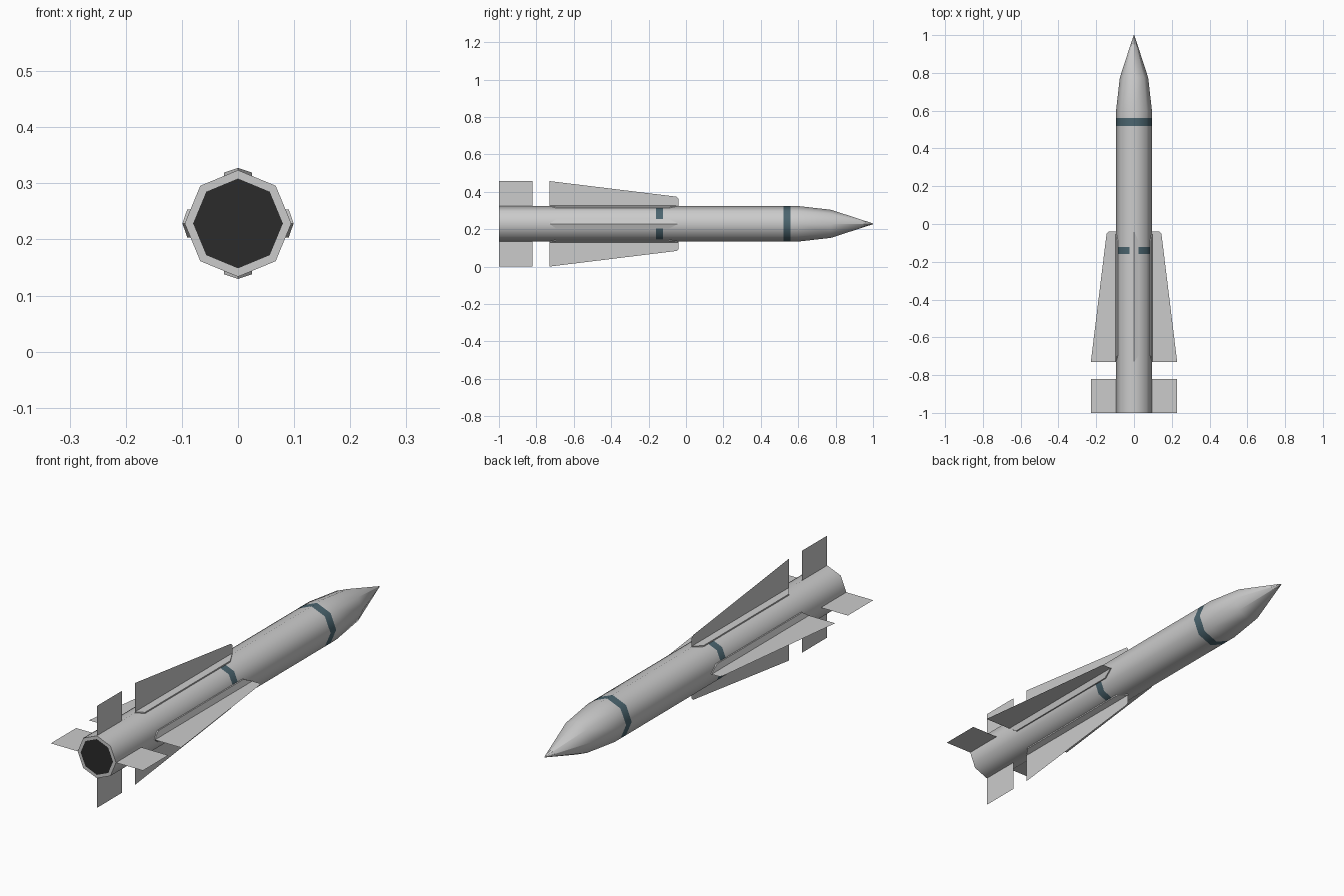
import bpy
from math import sin, cos, pi, radians
from mathutils import Matrix, Vector

if "Cube" in bpy.data.objects:
    bpy.data.objects.remove(bpy.data.objects["Cube"])

CZ = 0.2285   # height of the body axis
SIDES = 8


def material(name, color):
    m = bpy.data.materials.new(name)
    m.diffuse_color = (*color, 1)
    m.use_nodes = True
    m.node_tree.nodes["Principled BSDF"].inputs["Base Color"].default_value = m.diffuse_color
    return m


blue = material("band_blue", (0.07, 0.13, 0.16))
dark = material("nozzle_dark", (0.024, 0.024, 0.024))


def make(name, verts, faces):
    mesh = bpy.data.meshes.new(name)
    mesh.from_pydata(verts, [], faces)
    mesh.update()
    ob = bpy.data.objects.new(name, mesh)
    bpy.context.collection.objects.link(ob)
    return ob


def ring(y, r):
    return [(r * sin(2 * pi * i / SIDES), y, CZ + r * cos(2 * pi * i / SIDES))
            for i in range(SIDES)]


# body: octagonal rings (y, radius) from the nozzle to the nose tip
R = 0.095
profile = [(-1, 0.08), (-1, R), (-0.16, R), (-0.123, R), (0.52, R), (0.56, R),
           (0.6, R), (0.775, 0.075), (1, 0.002)]
verts, faces, mats = [], [], []
for y, r in profile:
    verts += ring(y, r)
for k in range(len(profile) - 1):
    for i in range(SIDES):
        j = (i + 1) % SIDES
        a, b = k * SIDES, (k + 1) * SIDES
        faces.append((a + i, a + j, b + j, b + i))
        mats.append(1 if k in (2, 4) else 0)
n = len(verts)
faces += [tuple(range(SIDES))[::-1], tuple(range(n - SIDES, n))]
mats += [2, 0]
body = make("body", verts, faces)
grey = material("body_grey", (0.8, 0.8, 0.8))
for m in (grey, blue, dark):
    body.data.materials.append(m)
for p, m in zip(body.data.polygons, mats):
    p.material_index = m

# consistent outward normals, smooth round the body, sharp at the nozzle
bpy.context.view_layer.objects.active = body
body.select_set(True)
bpy.ops.object.mode_set(mode='EDIT')
bpy.ops.mesh.select_all(action='SELECT')
bpy.ops.mesh.normals_make_consistent(inside=False)
bpy.ops.object.mode_set(mode='OBJECT')
bpy.ops.object.shade_smooth_by_angle(angle=radians(60))


def radial(points, k):
    """Points (across, y, outward) turned by k quarter turns round the axis."""
    rot = Matrix.Translation((0, 0, CZ)) @ Matrix.Rotation(k * pi / 2, 4, 'Y')
    return [rot @ Vector(p) for p in points]


# thin fin outlines (across, y, outward)
wing = [(0, -0.73, 0.085), (0, -0.73, 0.2285), (0, -0.05, 0.145),
        (0, -0.04, 0.135), (0, -0.04, 0.085)]
tail = [(0, -1, 0.085), (0, -1, 0.2285), (0, -0.82, 0.2285), (0, -0.82, 0.085)]

# strake plan: half outline (y, half width), pointed at both ends
plan = [(0, -0.73), (0.025, -0.695), (0.025, -0.09), (0, -0.04),
        (-0.025, -0.09), (-0.025, -0.695)]
low = [(x, y, 0.08) for x, y in plan]
top = [(x, y, 0.099 if x == 0 else 0.0905) for x, y in plan]
ridge = [(0, -0.695, 0.099), (0, -0.09, 0.099)]
strake_faces = [(i, (i + 1) % 6, 6 + (i + 1) % 6, 6 + i) for i in range(6)]
strake_faces += [(6, 7, 12), (7, 8, 13, 12), (8, 9, 13),
                 (9, 10, 13), (10, 11, 12, 13), (11, 6, 12)]

for k, side in enumerate(("top", "right", "bottom", "left")):
    make("wing_" + side, radial(wing, k), [range(5)])
    make("tail_fin_" + side, radial(tail, k), [range(4)])
    make("wing_root_" + side, radial(low + top + ridge, k), strake_faces)
